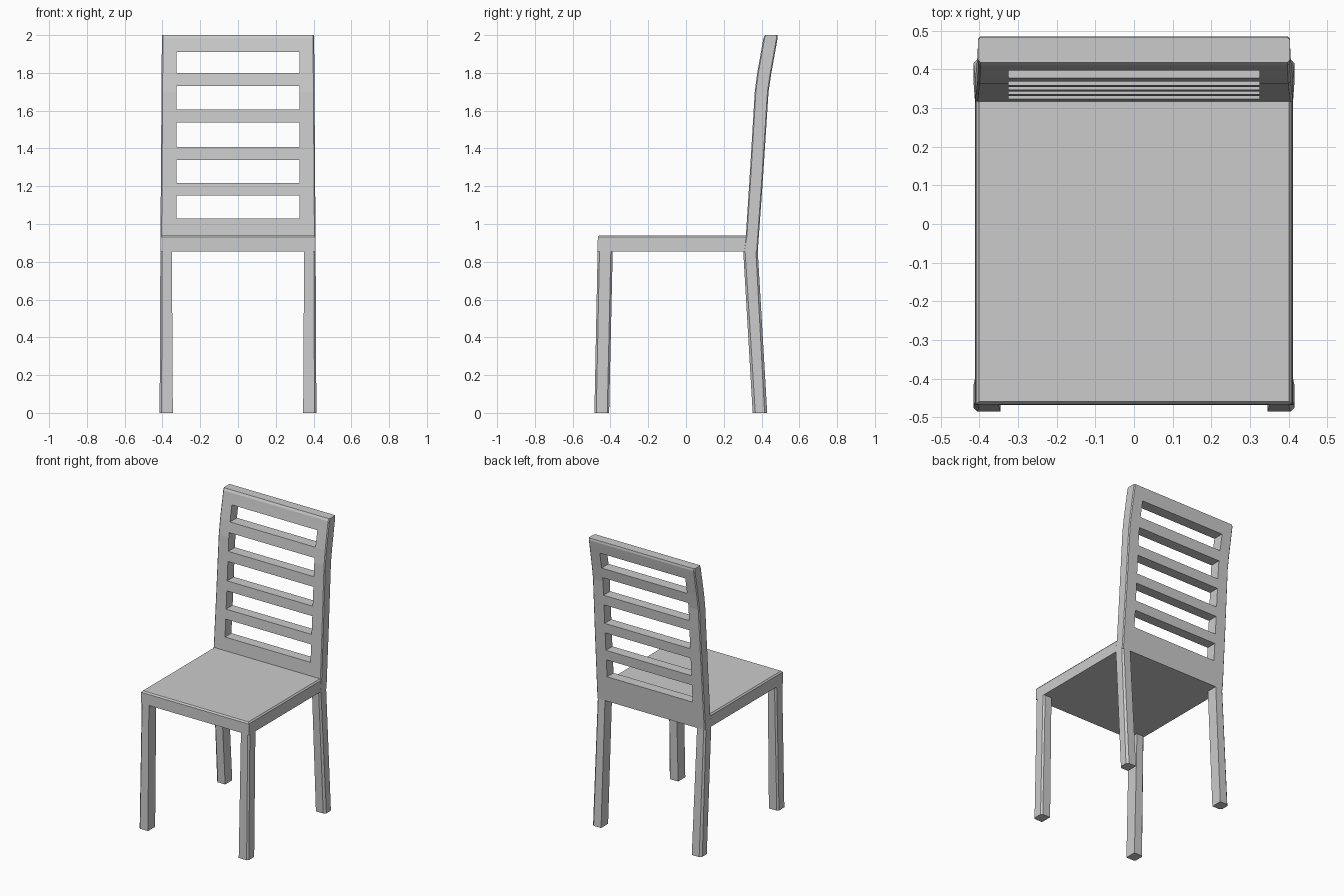
import bpy, bmesh

if "Cube" in bpy.data.objects:
    bpy.data.objects.remove(bpy.data.objects["Cube"])

# Side profile of the backrest: (z, front y, back y)
BACK = [(0.855, 0.303, 0.380), (0.94, 0.317, 0.386), (1.25, 0.337, 0.408),
        (1.70, 0.364, 0.437), (1.80, 0.377, 0.452), (1.95, 0.404, 0.479),
        (1.985, 0.410, 0.485), (2.0, 0.418, 0.483)]


def depth_at(z):
    for (z0, f0, b0), (z1, f1, b1) in zip(BACK, BACK[1:]):
        if z <= z1 + 1e-6:
            t = (z - z0) / (z1 - z0)
            return f0 + (f1 - f0) * t, b0 + (b1 - b0) * t


def levels(z0, z1):
    return [z0] + [k[0] for k in BACK if z0 + 1e-4 < k[0] < z1 - 1e-4] + [z1]


def loft(name, rings, mirror=False):
    """Skin equal-length rings of points and cap both ends."""
    bm = bmesh.new()
    rows = [[bm.verts.new(p) for p in ring] for ring in rings]
    n = len(rows[0])
    for a, b in zip(rows, rows[1:]):
        for i in range(n):
            bm.faces.new((a[i], a[(i + 1) % n], b[(i + 1) % n], b[i]))
    bm.faces.new(rows[0][::-1])
    bm.faces.new(rows[-1])
    bmesh.ops.recalc_face_normals(bm, faces=bm.faces[:])
    mesh = bpy.data.meshes.new(name)
    bm.to_mesh(mesh)
    bm.free()
    obj = bpy.data.objects.new(name, mesh)
    bpy.context.collection.objects.link(obj)
    if mirror:
        obj.modifiers.new("mirror", 'MIRROR')
    return obj


def section(xi, xo, y0, y1, z, c=0.01):
    """Rectangular section with chamfered outer corners."""
    return [(xi, y0, z), (xo - c, y0, z), (xo, y0 + c, z),
            (xo, y1 - c, z), (xo - c, y1, z), (xi, y1, z)]


def rect(x, y0, y1, z):
    return [(-x, y0, z), (x, y0, z), (x, y1, z), (-x, y1, z)]


# Seat with a slim chamfer around its top
loft("seat", [rect(0.411, -0.468, 0.31, 0.855), rect(0.409, -0.467, 0.318, 0.93),
              rect(0.401, -0.459, 0.318, 0.94)])

# Splayed legs
loft("front_leg", [section(0.345, 0.415, -0.485, -0.407, 0),
                   section(0.35, 0.411, -0.468, -0.388, 0.856)], mirror=True)
loft("back_leg", [section(0.345, 0.415, 0.353, 0.430, 0, 0.014),
                  section(0.35, 0.411, 0.303, 0.380, 0.855)], mirror=True)

# Curved backrest posts, tapering slightly upward
loft("back_post", [section(0.325, 0.411 - 0.007 * (z - 0.855), *depth_at(z), z, 0.006)
                   for z in levels(0.855, 2.0)], mirror=True)

# Rails and slats follow the same curve between the posts
for name, z0, z1 in [("bottom_rail", 0.855, 1.03), ("slat_1", 1.15, 1.217),
                     ("slat_2", 1.34, 1.407), ("slat_3", 1.537, 1.605),
                     ("slat_4", 1.73, 1.80), ("top_rail", 1.91, 2.0)]:
    loft(name, [rect(0.325, *depth_at(z), z) for z in levels(z0, z1)])
